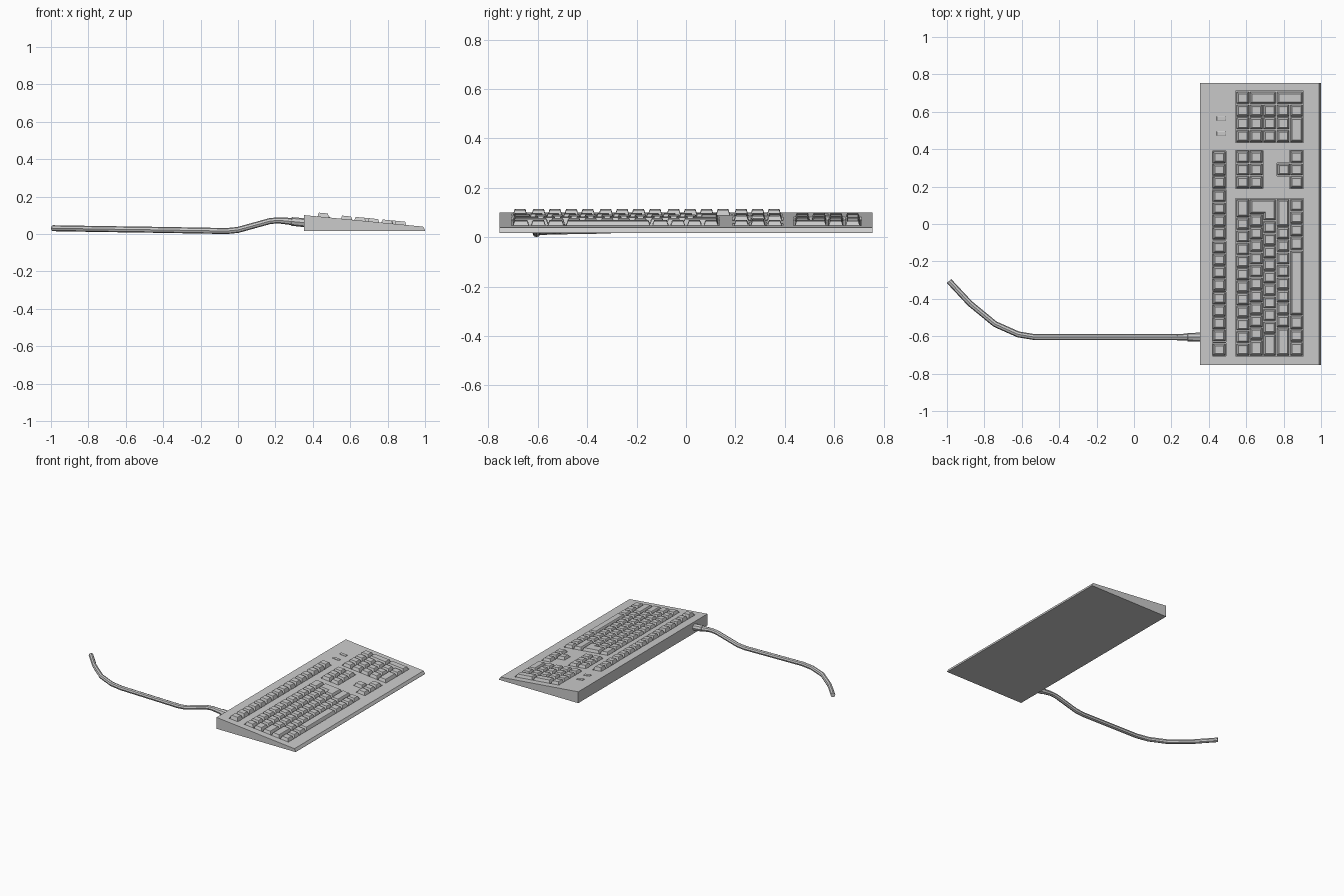
import bpy, bmesh
from mathutils import Vector

if "Cube" in bpy.data.objects:
    bpy.data.objects.remove(bpy.data.objects["Cube"])

U = 0.0672                 # one key width, along y
R = 0.072                  # one key row, along x
X0, Y0, Y1 = 0.545, -0.705, 0.135


def top_z(x):
    # sloping top surface of the case
    return 0.101 - 0.0965 * (x - 0.353)


def rect(x0, x1, y0, y1):
    return [(x0, y0), (x1, y0), (x1, y1), (x0, y1)]


def inset(outline, d):
    # inward offset of a right-angled outline
    out = []
    n = len(outline)
    for i in range(n):
        a, b, c = (Vector(outline[(i + k) % n]) for k in (-1, 0, 1))
        e, f = (b - a).normalized(), (c - b).normalized()
        out.append(b + d * Vector((-e.y - f.y, e.x + f.x)))
    return out


def loft(bm, outline, levels):
    # stack of (inset, height above case surface) rings, closed at both ends
    rings = [[bm.verts.new((p[0], p[1], top_z(p[0]) + h)) for p in inset(outline, d)]
             for d, h in levels]
    n = len(outline)
    bm.faces.new(rings[0][::-1])
    for a, b in zip(rings, rings[1:]):
        for i in range(n):
            j = (i + 1) % n
            bm.faces.new((a[i], a[j], b[j], b[i]))
    bm.faces.new(rings[-1])


def make(name, outlines, levels):
    bm = bmesh.new()
    for o in outlines:
        loft(bm, o, levels)
    me = bpy.data.meshes.new(name)
    bm.to_mesh(me)
    bm.free()
    ob = bpy.data.objects.new(name, me)
    bpy.context.collection.objects.link(ob)
    return ob


def keys(name, outlines, h=0.017):
    return make(name, outlines, [(0.003, -0.013), (0.005, -0.002), (0.011, h - 0.002),
                                 (0.013, h), (0.017, h - 0.001)])


def row(i, widths, y=Y0):
    # one row of the main block, widths in key units
    out = []
    for w in widths:
        out.append(rect(X0 + i * R, X0 + (i + 1) * R, y, y + w * U))
        y += w * U
    return out


def cells(x, y, w, count, depth=R):
    return [rect(x, x + depth, y + i * w, y + (i + 1) * w) for i in range(count)]


# wedge-shaped case
bm = bmesh.new()
profile = [(0.353, 0.017), (1.0, 0.017), (1.0, 0.022), (0.99, top_z(0.99)), (0.353, top_z(0.353))]
ends = [[bm.verts.new((x, y, z)) for x, z in profile] for y in (-0.755, 0.755)]
bm.faces.new(ends[0])
bm.faces.new(ends[1][::-1])
for i in range(5):
    j = (i + 1) % 5
    bm.faces.new((ends[0][i], ends[1][i], ends[1][j], ends[0][j]))
bmesh.ops.recalc_face_normals(bm, faces=bm.faces)
me = bpy.data.meshes.new("case")
bm.to_mesh(me)
bm.free()
case = bpy.data.objects.new("case", me)
bpy.context.collection.objects.link(case)

# key areas
XE = X0 + 5 * R
groups = [(-0.705, 1), (-0.63, 4), (-0.358, 4), (-0.083, 4), (0.19, 3)]
FX, FW = 0.42, 0.0665
NY, NW = 0.19, 0.0675
PY, PW = 0.436, 0.0682
AX = XE - R

# recessed wells cut into the case
wells = [rect(X0, XE, Y0, Y1),
         rect(X0, X0 + 2 * R, NY, NY + 3 * NW),
         rect(AX, XE, NY, NY + 3 * NW),
         rect(AX - R + 0.004, AX + 0.01, NY + NW, NY + 2 * NW),
         rect(X0, XE, PY, PY + 4 * PW)]
wells += [rect(FX, FX + R, y, y + n * FW) for y, n in groups]
for o in wells:
    cutter = make("well_cutter", [inset(o, -0.001)], [(0, -0.012), (0, 0.03)])
    cutter.hide_render = True
    mod = case.modifiers.new("well", 'BOOLEAN')
    mod.operation = 'DIFFERENCE'
    mod.solver = 'EXACT'
    mod.object = cutter
    bpy.context.view_layer.objects.active = case
    bpy.ops.object.modifier_apply(modifier=mod.name)
    bpy.data.objects.remove(cutter)

# main typing block with stepped return key
main = row(0, [1] * 11 + [1.5])
main += row(1, [1.25] + [1] * 10)
main += row(2, [1.75] + [1] * 9)
main += row(3, [2.25] + [1] * 8 + [2.25])
main += row(4, [1.1, 1, 1.1, 5.2, 1.1, 1, 1, 1])
a, b, c = X0 + R, X0 + 2 * R, X0 + 3 * R
main.append([(a, Y1 - 1.25 * U), (b, Y1 - 1.25 * U), (b, Y1 - 1.75 * U),
             (c, Y1 - 1.75 * U), (c, Y1), (a, Y1)])
keys("main_keys", main)

# function row
keys("function_keys", [k for y, n in groups for k in cells(FX, y, FW, n)], 0.021)

# navigation and arrow keys
keys("navigation_keys", cells(X0, NY, NW, 3) + cells(X0 + R, NY, NW, 3))
keys("arrow_keys", cells(AX, NY, NW, 3) + cells(AX - R + 0.003, NY + NW, NW, 1))

# number pad: wide zero, two tall keys on the right
pad = [k for i in range(4) for k in cells(X0 + i * R, PY, PW, 3)]
PR = PY + 3 * PW
pad += [rect(AX, XE, PY, PY + 2 * PW), rect(AX, XE, PY + 2 * PW, PR),
        rect(X0, X0 + R, PR, PR + PW), rect(X0 + R, X0 + 3 * R, PR, PR + PW),
        rect(X0 + 3 * R, XE, PR, PR + PW)]
keys("number_pad_keys", pad)

# indicator lamps
make("indicator_lamps", [rect(0.442, 0.492, y - 0.011, y + 0.011) for y in (0.485, 0.565)],
     [(0, -0.003), (0, 0.003), (0.003, 0.005)])


def tube(name, points, radius):
    # round tube along (x, y, z, radius scale) points
    cu = bpy.data.curves.new(name, 'CURVE')
    cu.dimensions = '3D'
    cu.bevel_depth = radius
    cu.bevel_resolution = 2
    cu.use_fill_caps = True
    sp = cu.splines.new('POLY')
    sp.points.add(len(points) - 1)
    for p, (x, y, z, s) in zip(sp.points, points):
        p.co = (x, y, z, 1)
        p.radius = s
    ob = bpy.data.objects.new(name, cu)
    bpy.context.collection.objects.link(ob)
    bpy.ops.object.select_all(action='DESELECT')
    ob.select_set(True)
    bpy.context.view_layer.objects.active = ob
    bpy.ops.object.convert(target='MESH')
    bpy.ops.object.shade_smooth_by_angle()


# cable and strain relief
CY = -0.605
tube("cable", [(-0.989, -0.305, 0.031, 1), (-0.877, -0.425, 0.029, 1), (-0.743, -0.535, 0.027, 1),
               (-0.62, -0.59, 0.025, 1), (-0.53, CY, 0.024, 1), (-0.06, CY, 0.016, 1),
               (0.0, CY, 0.022, 1), (0.17, CY, 0.069, 1), (0.21, CY, 0.073, 1),
               (0.28, CY, 0.070, 1)], 0.016)
tube("strain_relief", [(0.23, CY, 0.072, 0.85), (0.285, CY, 0.067, 0.95),
                       (0.287, CY, 0.067, 1.15), (0.36, CY, 0.06, 1.2)], 0.02)
